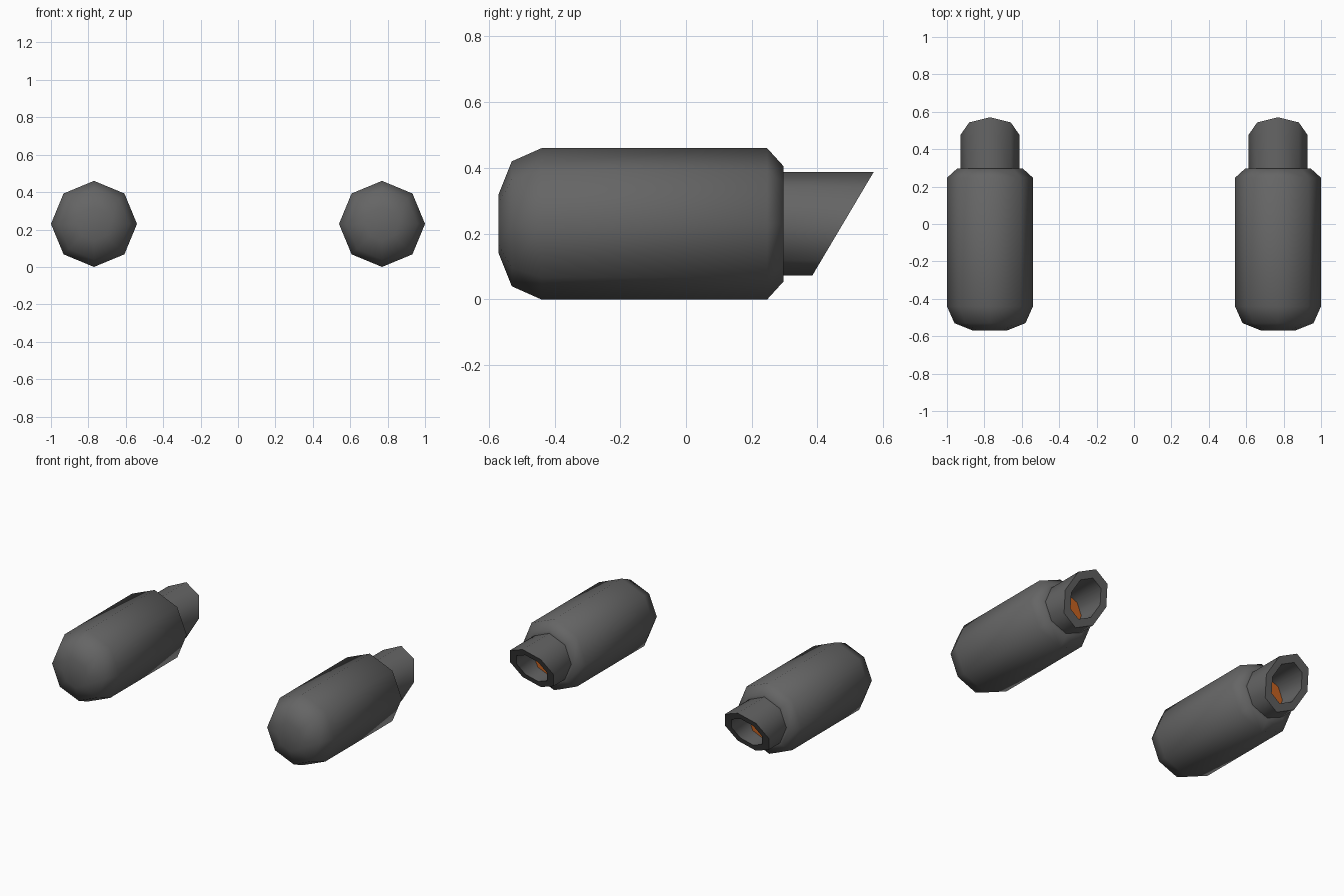
import bpy, bmesh, math

if "Cube" in bpy.data.objects:
    bpy.data.objects.remove(bpy.data.objects["Cube"])

CX, CZ, N = 0.77, 0.23, 8


def material(name, rgb):
    m = bpy.data.materials.new(name)
    m.diffuse_color = (*rgb, 1)
    m.use_nodes = True
    m.node_tree.nodes["Principled BSDF"].inputs["Base Color"].default_value = m.diffuse_color
    return m


METAL = material("dark grey metal", (0.13, 0.13, 0.13))
GLOW = material("burnt orange", (0.55, 0.12, 0.015))


def slant(dz):
    """y position of the angled nozzle mouth at height dz from the axis."""
    return 0.4775 + 0.593 * dz


def lathe(name, cx, profile, mat, cap_start=False, cap_end=False):
    """Octagonal sweep along y; profile is (y, radius), y=None means slanted mouth."""
    bm = bmesh.new()
    rings = []
    for y, r in profile:
        ring = []
        for i in range(N):
            a = 2 * math.pi * i / N
            dx, dz = r * math.cos(a), r * math.sin(a)
            ring.append(bm.verts.new((cx + dx, slant(dz) if y is None else y, CZ + dz)))
        rings.append(ring)
    for a, b in zip(rings, rings[1:]):
        for i in range(N):
            j = (i + 1) % N
            bm.faces.new((a[i], b[i], b[j], a[j]))
    if cap_start:
        bm.faces.new(rings[0])
    if cap_end:
        bm.faces.new(rings[-1][::-1])
    me = bpy.data.meshes.new(name)
    bm.to_mesh(me)
    bm.free()
    me.materials.append(mat)
    ob = bpy.data.objects.new(name, me)
    bpy.context.collection.objects.link(ob)
    bpy.ops.object.select_all(action='DESELECT')
    ob.select_set(True)
    bpy.context.view_layer.objects.active = ob
    bpy.ops.object.shade_smooth_by_angle(angle=math.radians(46))
    return ob


for side, cx in (("left", -CX), ("right", CX)):
    # rounded canister with chamfered rear and flat rear collar
    lathe(side + "_canister", cx,
          [(-0.57, 0.09), (-0.53, 0.19), (-0.44, 0.23), (0.247, 0.23),
           (0.297, 0.175), (0.297, 0.15)], METAL, cap_start=True)
    # slanted nozzle: outer wall, rim, inner wall
    lathe(side + "_nozzle", cx,
          [(0.29, 0.157), (None, 0.157), (None, 0.11), (0.30, 0.11)], METAL)
    # orange disc deep inside the nozzle
    lathe(side + "_exhaust_core", cx, [(0.305, 0.11), (0.306, 0.11)], GLOW, cap_end=True)
